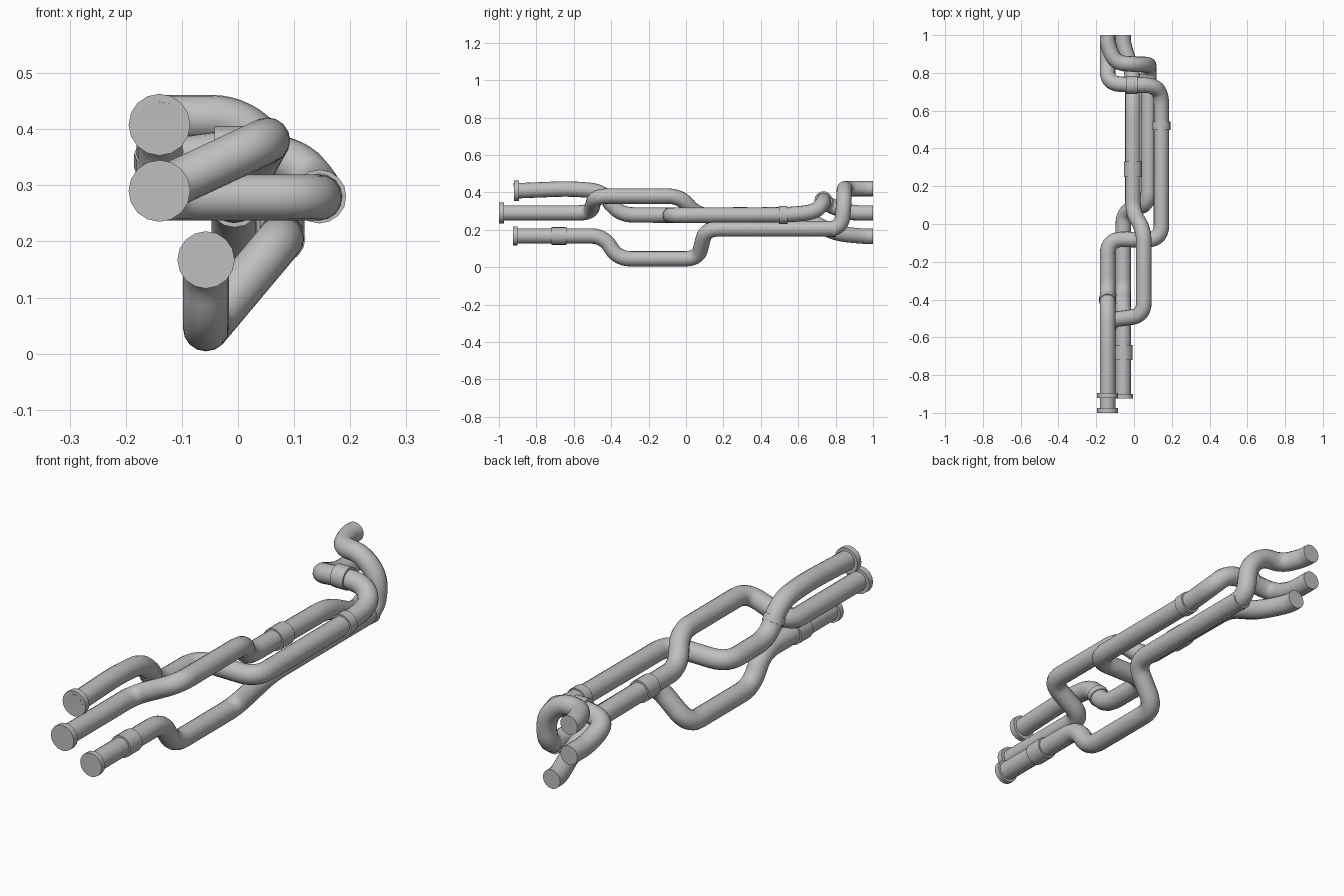
import bpy
from mathutils import Vector

cube = bpy.data.objects.get("Cube")
if cube:
    bpy.data.objects.remove(cube)

# One flat steel grey for every part
STEEL = bpy.data.materials.new("steel_grey")
STEEL.use_nodes = True
STEEL.diffuse_color = (0.52, 0.52, 0.52, 1)
STEEL.node_tree.nodes["Principled BSDF"].inputs["Base Color"].default_value = (0.52, 0.52, 0.52, 1)

PIPE_R = 0.041


def rounded(points, radius, steps=7):
    """Round the corners of a polyline."""
    pts = [Vector(p) for p in points]
    out = [pts[0]]
    for a, b, c in zip(pts, pts[1:], pts[2:]):
        start = b + (a - b).normalized() * min(radius, (a - b).length * 0.47)
        end = b + (c - b).normalized() * min(radius, (c - b).length * 0.47)
        for i in range(steps + 1):
            t = i / steps
            out.append(start * (1 - t) ** 2 + b * 2 * t * (1 - t) + end * t ** 2)
    return out + [pts[-1]]


def tube(name, points, radius):
    """Sweep a capped round section along a path and turn it into a mesh."""
    curve = bpy.data.curves.new(name, "CURVE")
    curve.dimensions = "3D"
    curve.bevel_depth = radius
    curve.bevel_resolution = 6
    curve.use_fill_caps = True
    spline = curve.splines.new("POLY")
    spline.points.add(len(points) - 1)
    for sp, p in zip(spline.points, points):
        sp.co = (*p, 1)
    obj = bpy.data.objects.new(name, curve)
    bpy.context.collection.objects.link(obj)
    bpy.ops.object.select_all(action="DESELECT")
    obj.select_set(True)
    bpy.context.view_layer.objects.active = obj
    bpy.ops.object.convert(target="MESH")
    obj = bpy.context.view_layer.objects.active
    obj.data.materials.clear()
    obj.data.materials.append(STEEL)
    bpy.ops.object.shade_smooth_by_angle()
    return obj


def collar(name, centre, axis, length, radius=0.048):
    """Short sleeve around a pipe."""
    half = Vector(axis).normalized() * length / 2
    tube(name, [Vector(centre) - half, Vector(centre) + half], radius)


# Upper pipe: dips, crosses to the left side, runs back and crosses again
upper = [(-0.14, -0.92, 0.408), (-0.14, -0.62, 0.42), (-0.14, -0.44, 0.405),
         (-0.14, -0.36, 0.28), (-0.14, -0.08, 0.278), (0.145, -0.085, 0.278),
         (0.145, 0.55, 0.28), (0.145, 0.69, 0.295), (0.10, 0.735, 0.345),
         (0.0, 0.735, 0.36), (-0.14, 0.745, 0.34), (-0.14, 0.87, 0.29),
         (-0.14, 1.0, 0.29)]
tube("upper_pipe", rounded(upper, 0.08), PIPE_R)

# Middle pipe: steps up and over, then runs down the centre
middle = [(-0.14, -1.0, 0.29), (-0.14, -0.51, 0.29), (0.052, -0.485, 0.38),
          (0.052, -0.03, 0.38), (-0.006, 0.06, 0.275), (-0.006, 0.62, 0.27),
          (-0.006, 0.80, 0.18), (-0.057, 0.95, 0.165), (-0.057, 1.0, 0.165)]
tube("middle_pipe", rounded(middle, 0.07), PIPE_R)

# Lower pipe: drops to the floor, rises sideways and loops over at the back
lower = [(-0.057, -0.92, 0.167), (-0.057, -0.44, 0.167), (-0.057, -0.365, 0.045),
         (-0.057, 0.065, 0.045), (0.077, 0.105, 0.205), (0.077, 0.83, 0.205),
         (0.08, 0.845, 0.34), (0.0, 0.845, 0.42), (-0.10, 0.855, 0.42),
         (-0.14, 0.95, 0.42), (-0.14, 1.0, 0.42)]
tube("lower_pipe", rounded(lower, 0.07), PIPE_R)

# Flanges on the front ends
ALONG = (0, 1, 0)
collar("upper_flange", (-0.14, -0.907, 0.408), ALONG, 0.026, 0.055)
collar("middle_flange", (-0.14, -0.987, 0.29), ALONG, 0.026, 0.055)
collar("lower_flange", (-0.057, -0.912, 0.167), ALONG, 0.024, 0.051)

# Joint sleeves
collar("lower_front_sleeve", (-0.057, -0.68, 0.167), ALONG, 0.08)
collar("middle_sleeve", (-0.006, 0.29, 0.273), ALONG, 0.08)
collar("upper_back_sleeve", (0.145, 0.52, 0.28), ALONG, 0.045)
collar("upper_cross_sleeve", (-0.012, 0.735, 0.358), (1, 0, 0), 0.06)
collar("upper_dip_sleeve", (-0.14, -0.4, 0.343), (0, 0.54, -0.84), 0.03, 0.045)
collar("lower_back_sleeve", (0.077, 0.79, 0.205), ALONG, 0.025, 0.043)
